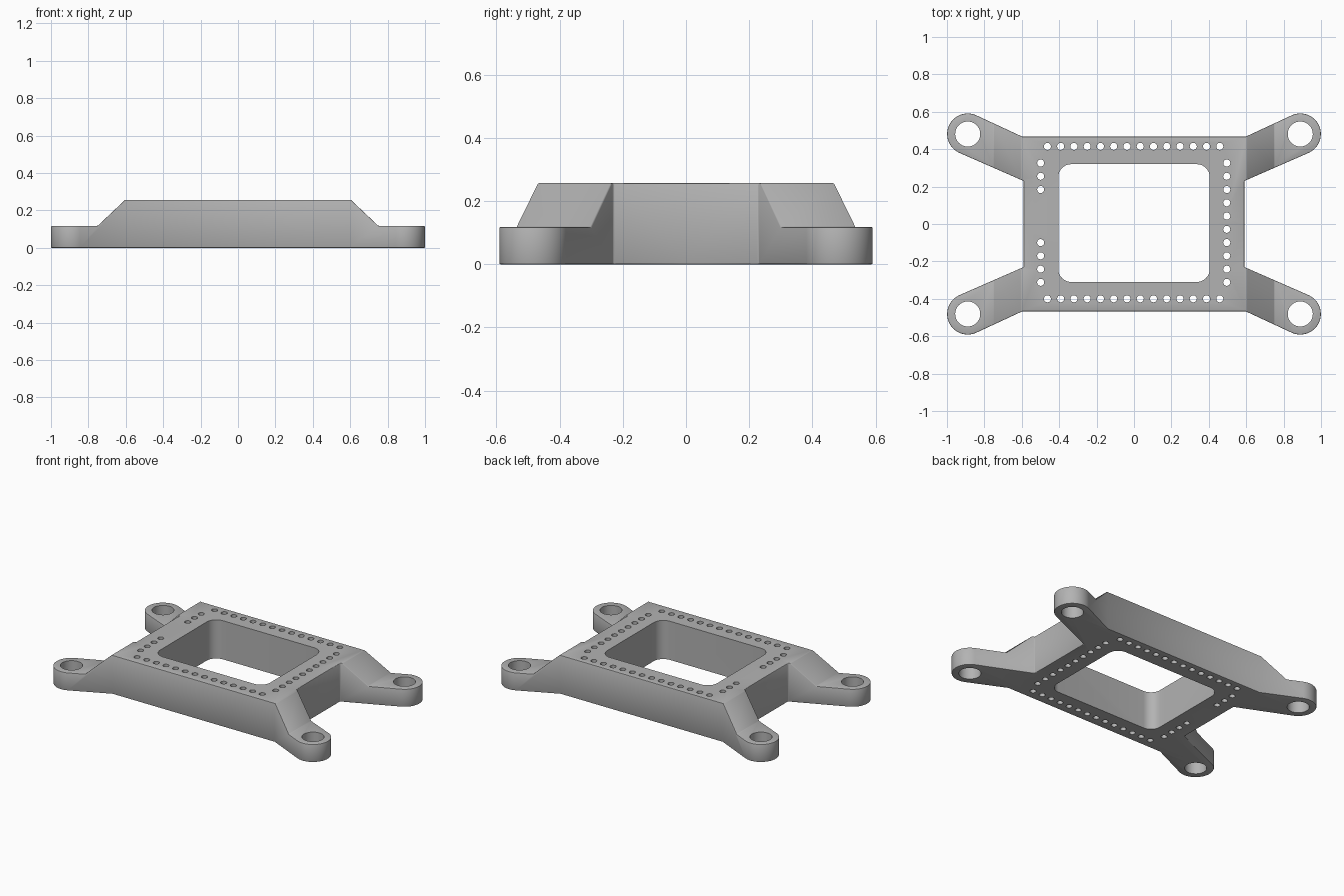
import bpy
import bmesh
from math import cos, sin, radians
from mathutils import Matrix

if "Cube" in bpy.data.objects:
    bpy.data.objects.remove(bpy.data.objects["Cube"])

TOP, EAR = 0.257, 0.118          # frame height, mounting ear height
EAR_X, EAR_Y, EAR_R = 0.889, 0.481, 0.11
PITCH = 0.0709                   # spacing of the pin holes

grey = bpy.data.materials.new("matte_grey")
grey.use_nodes = True
colour = (0.45, 0.45, 0.45, 1)
grey.diffuse_color = colour
grey.node_tree.nodes["Principled BSDF"].inputs["Base Color"].default_value = colour


def arc(cx, cy, r, start, end, steps):
    angles = [radians(start + (end - start) * i / steps) for i in range(steps + 1)]
    return [(cx + r * cos(a), cy + r * sin(a)) for a in angles]


def add_prism(bm, points, low, high):
    face = bm.faces.new([bm.verts.new((x, y, low)) for x, y in points])
    out = bmesh.ops.extrude_face_region(bm, geom=[face])
    verts = [v for v in out["geom"] if isinstance(v, bmesh.types.BMVert)]
    bmesh.ops.translate(bm, verts=verts, vec=(0, 0, high - low))


def finish(bm, name):
    bmesh.ops.recalc_face_normals(bm, faces=bm.faces)
    mesh = bpy.data.meshes.new(name)
    bm.to_mesh(mesh)
    bm.free()
    mesh.materials.append(grey)
    obj = bpy.data.objects.new(name, mesh)
    bpy.context.collection.objects.link(obj)
    return obj


# Plan outline: one corner arm, mirrored into all four quadrants
arm = [(0.59, 0.23)] + arc(EAR_X, EAR_Y, EAR_R, -66, 114, 28) + [(0.597, 0.467)]
left_half = arm + [(-x, y) for x, y in reversed(arm)]
outline = left_half + [(x, -y) for x, y in [(-x, y) for x, y in arm]]
outline += [(x, -y) for x, y in reversed(arm)]
bm = bmesh.new()
add_prism(bm, outline, 0, TOP)
frame = finish(bm, "mounting_frame")

# Side profile: raised middle, sloping down to the low ears
half = [(1.1, 0), (1.1, EAR), (0.75, EAR), (0.603, TOP)]
profile = half + [(-x, z) for x, z in reversed(half)]
bm = bmesh.new()
add_prism(bm, profile, -1, 1)
bmesh.ops.rotate(bm, verts=bm.verts, matrix=Matrix.Rotation(radians(90), 3, "X"))
envelope = finish(bm, "profile_cutter")

# Openings: rounded window, ear bolt holes and rows of pin holes
bm = bmesh.new()
window = []
for cx, cy, start in ((0.335, 0.25, 0), (-0.335, 0.25, 90),
                      (-0.335, -0.24, 180), (0.335, -0.24, 270)):
    window += arc(cx, cy, 0.07, start, start + 90, 8)
add_prism(bm, window, -0.1, 0.4)


def drill(x, y, r, sides):
    add_prism(bm, arc(x, y, r, 0, 360, sides)[:-1], -0.1, 0.4)


for sx in (-1, 1):
    for sy in (-1, 1):
        drill(sx * EAR_X, sy * EAR_Y, 0.067, 40)
for i in range(14):
    for y in (0.415, -0.4):
        drill(-0.463 + i * PITCH, y, 0.019, 16)
for i in range(10):
    y = 0.326 - i * PITCH
    drill(0.496, y, 0.019, 16)
    if i < 3 or i > 5:
        drill(-0.499, y, 0.019, 16)
openings = finish(bm, "opening_cutter")


# Cut the silhouette, round the edges, then cut the openings
def boolean(cutter, operation):
    cutter.hide_render = True
    mod = frame.modifiers.new(cutter.name, "BOOLEAN")
    mod.object, mod.operation, mod.solver = cutter, operation, "EXACT"


boolean(envelope, "INTERSECT")
bevel = frame.modifiers.new("soft_edges", "BEVEL")
bevel.width, bevel.segments = 0.01, 2
bevel.limit_method, bevel.angle_limit = "ANGLE", radians(30)
boolean(openings, "DIFFERENCE")

bpy.context.view_layer.objects.active = frame
frame.select_set(True)
for mod in list(frame.modifiers):
    bpy.ops.object.modifier_apply(modifier=mod.name)
for cutter in (envelope, openings):
    bpy.data.objects.remove(cutter)
bpy.ops.object.shade_smooth_by_angle(angle=radians(35))
